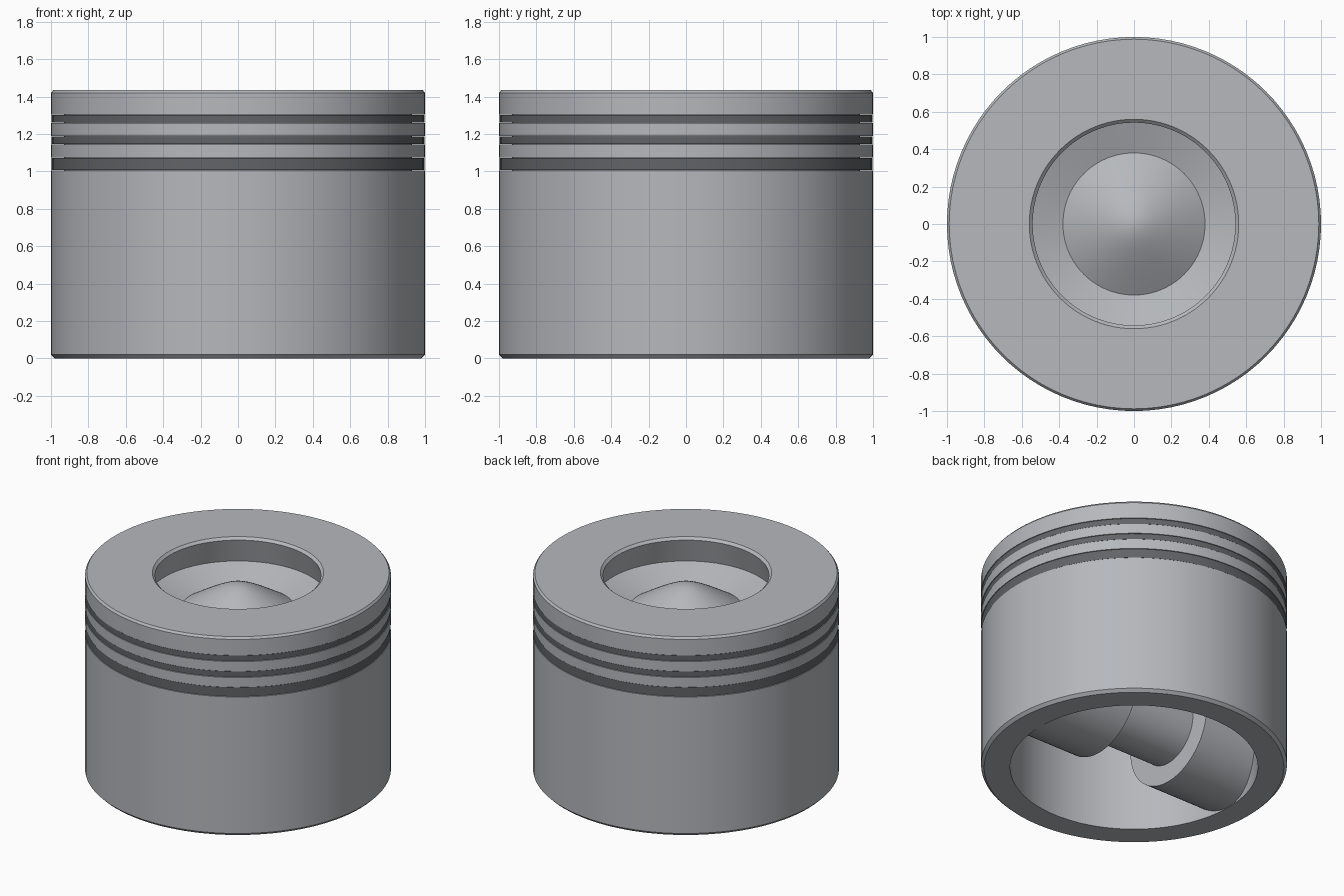
import bpy, math

if "Cube" in bpy.data.objects:
    bpy.data.objects.remove(bpy.data.objects["Cube"])

SEG = 96


def material(name, value):
    m = bpy.data.materials.new(name)
    m.diffuse_color = (*value, 1)
    m.use_nodes = True
    m.node_tree.nodes["Principled BSDF"].inputs["Base Color"].default_value = m.diffuse_color
    return m


aluminium = material("light_grey_metal", (0.465, 0.48, 0.505))
steel = material("dark_grey_metal", (0.12, 0.127, 0.135))


def lathe(name, profile, mat, closed=True, axis="Z", location=(0, 0, 0)):
    """Revolve (radius, height) points; points at radius 0 become poles."""
    verts, faces, rows = [], [], []
    for r, h in profile:
        n = 1 if r == 0 else SEG
        rows.append(range(len(verts), len(verts) + n))
        for i in range(n):
            a = 2 * math.pi * i / SEG
            p = (r * math.cos(a), r * math.sin(a), h)
            verts.append(p if axis == "Z" else (p[2], p[0], p[1]))
    pairs = list(zip(rows, rows[1:]))
    if closed:
        pairs.append((rows[-1], rows[0]))
    for lo, hi in pairs:
        for i in range(SEG):
            j = (i + 1) % SEG
            quad = [lo[i % len(lo)], lo[j % len(lo)], hi[j % len(hi)], hi[i % len(hi)]]
            face = list(dict.fromkeys(quad))
            if len(face) > 2:
                faces.append(face)
    mesh = bpy.data.meshes.new(name)
    mesh.from_pydata(verts, [], faces)
    mesh.materials.append(mat)
    ob = bpy.data.objects.new(name, mesh)
    ob.location = location
    bpy.context.collection.objects.link(ob)
    bpy.ops.object.select_all(action="DESELECT")
    ob.select_set(True)
    bpy.context.view_layer.objects.active = ob
    bpy.ops.object.shade_smooth_by_angle(angle=math.radians(25))
    return ob


# Ring grooves, bottom to top
grooves = [(1.005, 1.075), (1.145, 1.19), (1.26, 1.305)]
GROOVE_R = 0.93

# Piston body: cavity, skirt, grooves, crown and undercut bowl in one profile
profile = [(0, 0.95), (0.81, 0.95), (0.81, 0), (0.98, 0), (1, 0.02)]
for z0, z1 in grooves:
    profile += [(1, z0), (GROOVE_R, z0), (GROOVE_R, z1), (1, z1)]
profile += [(1, 1.42), (0.988, 1.435), (0.56, 1.435), (0.542, 1.418), (0.59, 1.245)]
# Raised dome in the bowl: a cone with a rounded tip
base_r, top_z, tip = 0.38, 1.355, 0.12
for k in range(13):
    r = base_r * (1 - k / 12)
    profile.append((r, top_z - 0.08 * (math.hypot(1, r / tip) - 1)))
lathe("piston_body", profile, aluminium, closed=False)

# Piston rings seated with a small gap in each groove
for i, (z0, z1) in enumerate(grooves):
    a, b = z0 + 0.0025, z1 - 0.0025
    lathe(f"piston_ring_{i + 1}", [(0.932, a), (0.997, a), (0.997, b), (0.932, b)], steel)

# Pin bosses on both sides, with the wrist pin between them
PIN_Z, BOSS_X, WALL_X = 0.39, 0.295, 0.82
for side, name in ((-1, "left_pin_boss"), (1, "right_pin_boss")):
    # closed inner face, open end buried in the skirt wall
    profile = [(0, side * BOSS_X), (0.388, side * BOSS_X), (0.388, side * WALL_X)]
    if side > 0:
        profile.reverse()
    lathe(name, profile, aluminium, False, "X", (0, 0, PIN_Z))
lathe("wrist_pin", [(0.248, -BOSS_X - 0.02), (0.248, BOSS_X + 0.02)],
      aluminium, False, "X", (0, 0, PIN_Z))
